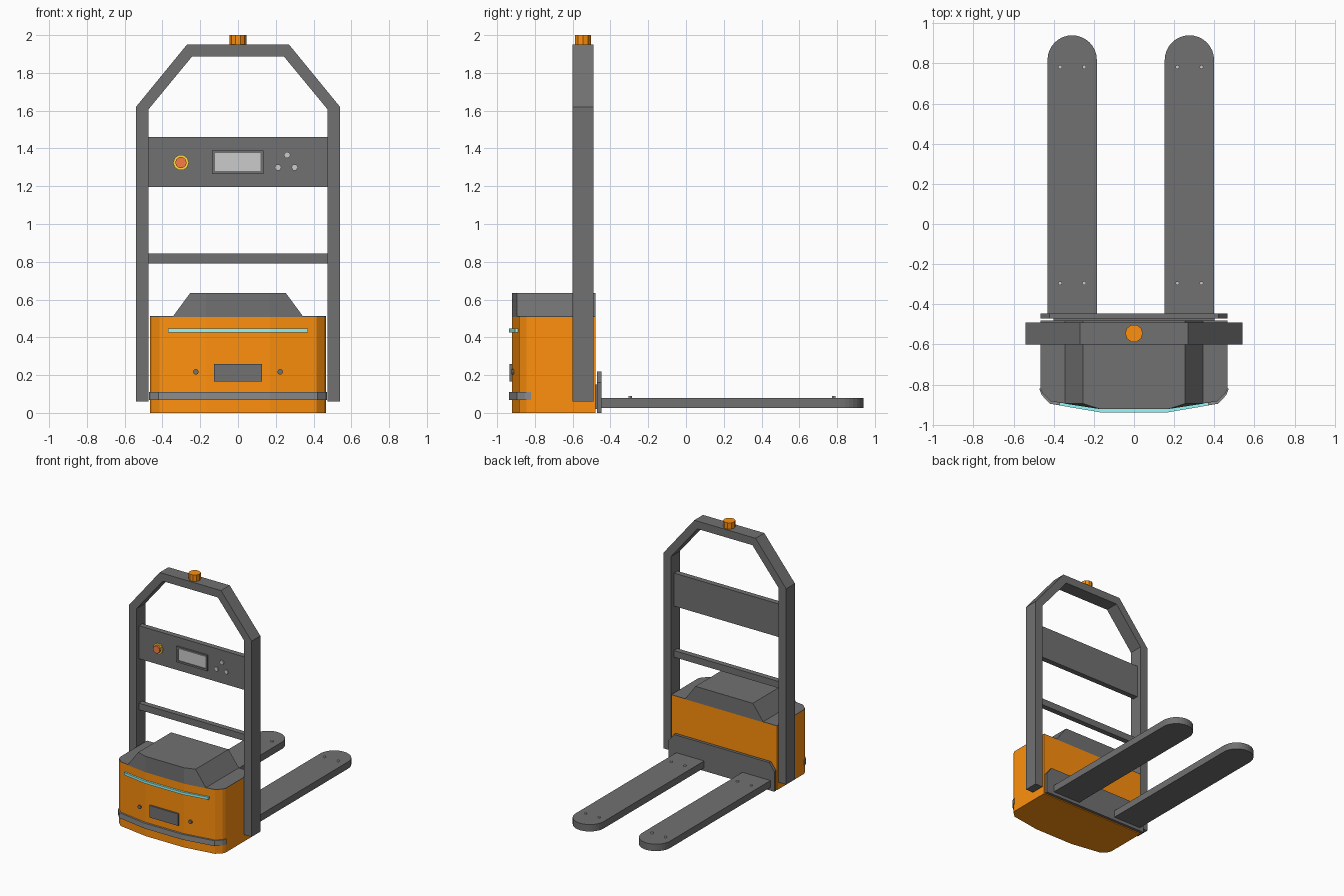
import bpy, bmesh
from math import sin, cos, pi

if "Cube" in bpy.data.objects:
    bpy.data.objects.remove(bpy.data.objects["Cube"])


def material(name, rgb):
    m = bpy.data.materials.new(name)
    m.diffuse_color = (*rgb, 1)
    m.use_nodes = True
    m.node_tree.nodes["Principled BSDF"].inputs["Base Color"].default_value = m.diffuse_color
    return m


ORANGE = material("orange", (1.0, 0.28, 0.004))
CYAN = material("cyan", (0.3, 0.95, 0.95))
YELLOW = material("yellow", (1.0, 0.72, 0.06))
RED = material("red", (0.95, 0.2, 0.06))
DARK = material("dark_grey", (0.165, 0.165, 0.165))
MID = material("mid_grey", (0.26, 0.26, 0.26))
LIGHT = material("light_grey", (0.55, 0.55, 0.55))


def loft(name, lower, upper, mat=DARK):
    """Closed solid between two matching 3D outlines."""
    bm = bmesh.new()
    a = [bm.verts.new(p) for p in lower]
    b = [bm.verts.new(p) for p in upper]
    n = len(a)
    bm.faces.new(a)
    bm.faces.new(b)
    for i in range(n):
        j = (i + 1) % n
        bm.faces.new((a[i], a[j], b[j], b[i]))
    bmesh.ops.recalc_face_normals(bm, faces=bm.faces)
    me = bpy.data.meshes.new(name)
    bm.to_mesh(me)
    bm.free()
    me.materials.append(mat)
    ob = bpy.data.objects.new(name, me)
    bpy.context.collection.objects.link(ob)
    return ob


def plan(name, pts, z0, z1, mat=DARK):
    """Top-view outline extruded along z."""
    return loft(name, [(x, y, z0) for x, y in pts], [(x, y, z1) for x, y in pts], mat)


def elevation(name, pts, y0, y1, mat=DARK):
    """Front-view outline extruded along y."""
    return loft(name, [(x, y0, z) for x, z in pts], [(x, y1, z) for x, z in pts], mat)


def rect(x0, x1, z0, z1):
    return [(x0, z0), (x1, z0), (x1, z1), (x0, z1)]


def ngon(cx, cy, r, n):
    return [(cx + r * cos(2 * pi * i / n), cy + r * sin(2 * pi * i / n)) for i in range(n)]


def mirrored(half):
    """Right half of an outline followed by its mirror image."""
    return half + [(-x, y) for x, y in reversed(half)]


def band(outer, inner):
    """Strip of constant thickness, symmetric in x."""
    return mirrored(outer) + list(reversed(mirrored(inner)))


# Drive unit body, cap and hood
side = [(0.466, -0.48), (0.466, -0.82), (0.455, -0.845), (0.415, -0.883), (0.17, -0.922)]
plan("body", mirrored(side), 0, 0.508, ORANGE)
plan("body_cap", mirrored(side), 0.508, 0.512)


def hood_ring(w, z):
    return [(x, y, z) for x, y in mirrored([(w, -0.48), (w, -0.895), (0.17, -0.922)])]


loft("hood", hood_ring(0.345, 0.51), hood_ring(0.253, 0.635))

# Front bumper, light strip, scanner window and sensors
plan("bumper", band([(0.472, -0.82), (0.46, -0.852), (0.42, -0.895), (0.17, -0.938)],
                    [(0.462, -0.82), (0.45, -0.845), (0.41, -0.88), (0.17, -0.92)]), 0.067, 0.11, MID)
plan("light_strip", band([(0.37, -0.904), (0.17, -0.938)],
                         [(0.37, -0.885), (0.17, -0.915)]), 0.426, 0.446, CYAN)
elevation("scanner_window", rect(-0.127, 0.127, 0.165, 0.26), -0.935, -0.91)
for x in (-0.223, 0.223):
    elevation("front_sensor", ngon(x, 0.217, 0.015, 8), -0.925, -0.90)

# Arched frame with cross members
elevation("arch_frame", band([(0.54, 0.06), (0.54, 1.62), (0.27, 1.95)],
                             [(0.474, 0.06), (0.474, 1.607), (0.242, 1.888)]), -0.60, -0.49)
elevation("control_panel", rect(-0.475, 0.475, 1.197, 1.46), -0.57, -0.527)
elevation("cross_bar", rect(-0.475, 0.475, 0.79, 0.843), -0.57, -0.527)

# Warning beacon
plan("beacon", ngon(0, -0.545, 0.044, 10), 1.945, 2.0, ORANGE)

# Controls on the panel
elevation("stop_ring", ngon(-0.302, 1.325, 0.042, 10), -0.58, -0.565, YELLOW)
elevation("stop_button", ngon(-0.302, 1.325, 0.03, 10), -0.597, -0.575, RED)
elevation("display", rect(-0.122, 0.12, 1.28, 1.375), -0.575, -0.56, LIGHT)
for r in (rect(-0.137, 0.135, 1.265, 1.28), rect(-0.137, 0.135, 1.375, 1.39),
          rect(-0.137, -0.122, 1.28, 1.375), rect(0.12, 0.135, 1.28, 1.375)):
    elevation("display_frame", r, -0.582, -0.56)
for x, z in ((0.26, 1.365), (0.212, 1.30), (0.3, 1.30)):
    elevation("panel_button", ngon(x, z, 0.018, 6), -0.58, -0.565, LIGHT)

# Fork carriage
elevation("carriage_plate", mirrored([(0.466, 0), (0.466, 0.16), (0.42, 0.22)]), -0.47, -0.447)
elevation("carriage_mount", rect(-0.4, 0.4, 0.02, 0.15), -0.485, -0.465)

# Forks with round tips and load pegs
R = 0.123
for cx in (-0.308, 0.276):
    tip = [(cx + R * cos(pi * i / 16), 0.817 + R * sin(pi * i / 16)) for i in range(17)]
    plan("fork", [(cx + R, -0.45)] + tip + [(cx - R, -0.45)], 0.025, 0.08)
    for dx in (-0.06, 0.06):
        for y in (-0.295, 0.782):
            plan("fork_peg", ngon(cx + dx, y, 0.01, 8), 0.075, 0.09, LIGHT)
